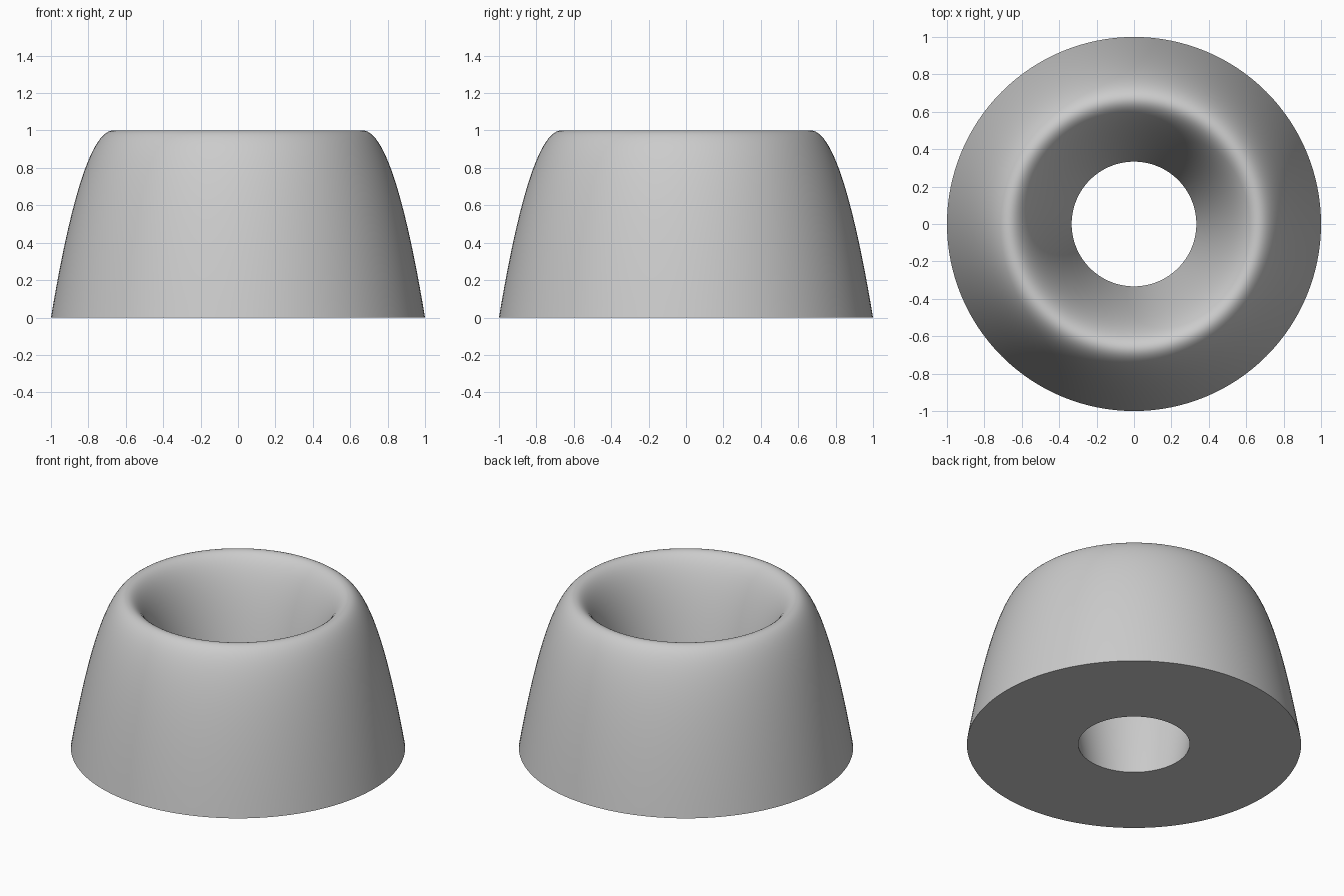
import bpy
import bmesh
import math

cube = bpy.data.objects.get("Cube")
if cube:
    bpy.data.objects.remove(cube, do_unlink=True)

SEGMENTS = 128
STEPS = 48
MID_RADIUS = 2 / 3   # radius of the rounded crest
HALF_WIDTH = 1 / 3   # half the wall width at the base
HEIGHT = 1.0

# Plain grey material
grey = bpy.data.materials.new("plain grey")
grey.use_nodes = True
colour = (0.6, 0.6, 0.6, 1)
grey.diffuse_color = colour
grey.node_tree.nodes["Principled BSDF"].inputs["Base Color"].default_value = colour

# Parabolic wall section, closed by a flat base
bm = bmesh.new()
section = []
for i in range(STEPS + 1):
    t = 2 * i / STEPS - 1
    section.append(bm.verts.new((MID_RADIUS + HALF_WIDTH * t, 0, HEIGHT * (1 - t * t))))
edges = [bm.edges.new((a, b)) for a, b in zip(section, section[1:] + section[:1])]

# Turn the section about the vertical axis
bmesh.ops.spin(bm, geom=section + edges, cent=(0, 0, 0), axis=(0, 0, 1),
               angle=math.tau, steps=SEGMENTS, use_merge=False)
bmesh.ops.remove_doubles(bm, verts=bm.verts[:], dist=1e-5)
bmesh.ops.recalc_face_normals(bm, faces=bm.faces[:])

mesh = bpy.data.meshes.new("rounded_ring")
bm.to_mesh(mesh)
bm.free()
mesh.materials.append(grey)
ring = bpy.data.objects.new("rounded_ring", mesh)
bpy.context.collection.objects.link(ring)

# Smooth wall with a crisp base edge
bpy.ops.object.select_all(action="DESELECT")
ring.select_set(True)
bpy.context.view_layer.objects.active = ring
bpy.ops.object.shade_smooth_by_angle(angle=math.radians(40))
